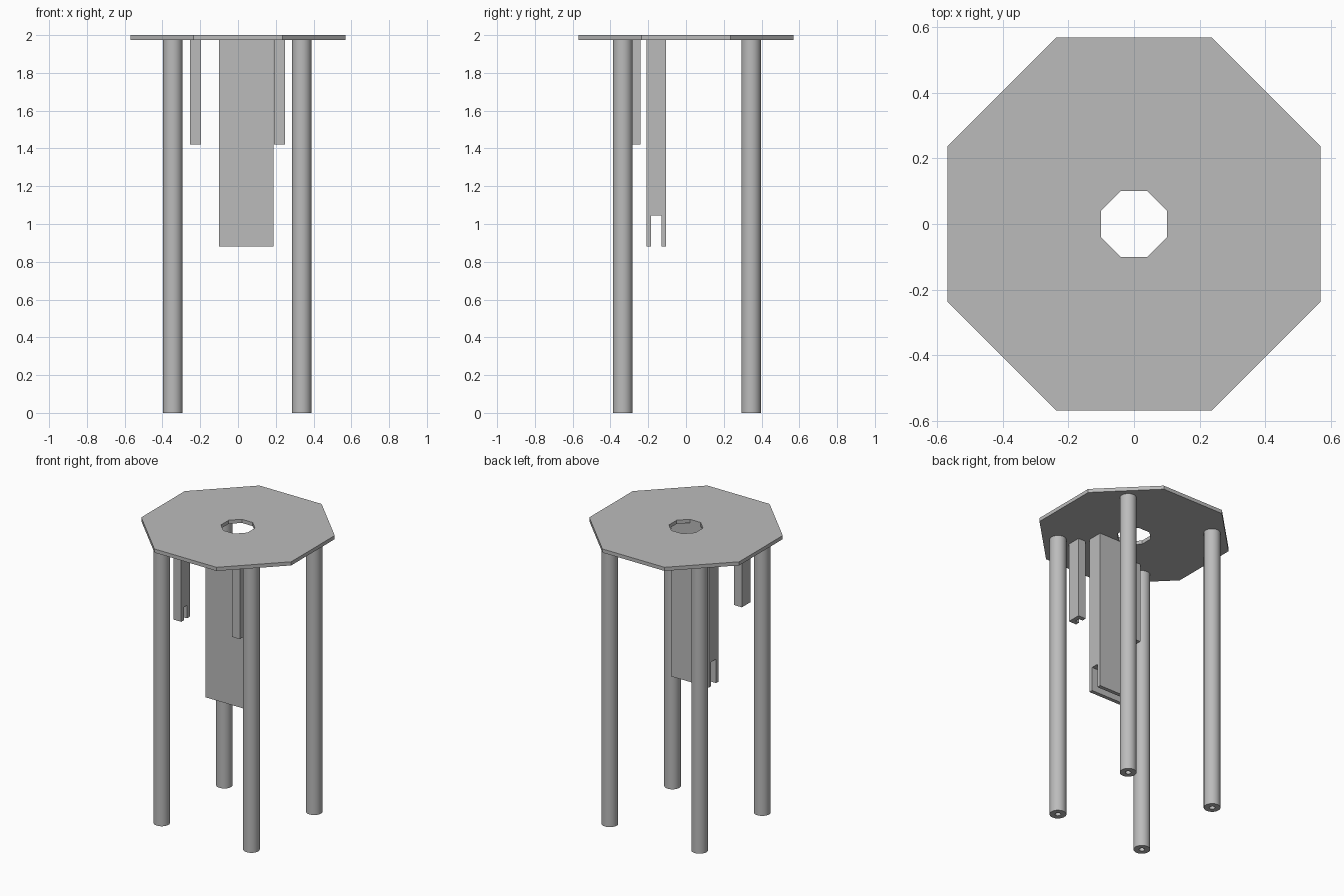
import bpy, bmesh, math
from mathutils import Vector

cube = bpy.data.objects.get("Cube")
if cube:
    bpy.data.objects.remove(cube, do_unlink=True)

grey = bpy.data.materials.new("plain grey")
grey.use_nodes = True
colour = (0.5, 0.5, 0.5, 1)
grey.diffuse_color = colour
grey.node_tree.nodes["Principled BSDF"].inputs["Base Color"].default_value = colour

TOP, UNDER = 2.0, 1.975


def add_object(name, bm):
    bmesh.ops.recalc_face_normals(bm, faces=bm.faces)
    mesh = bpy.data.meshes.new(name)
    bm.to_mesh(mesh)
    bm.free()
    mesh.materials.append(grey)
    obj = bpy.data.objects.new(name, mesh)
    bpy.context.collection.objects.link(obj)
    return obj


def lathe(name, profile, sides, closed=False, turn=0.0, centre=(0, 0)):
    """Turn a (radius, height) profile around a vertical axis."""
    bm = bmesh.new()
    points = profile + profile[:1] if closed else profile
    verts = [bm.verts.new((r * math.cos(turn), r * math.sin(turn), z)) for r, z in points]
    edges = [bm.edges.new(pair) for pair in zip(verts, verts[1:])]
    bmesh.ops.spin(bm, geom=verts + edges, cent=(0, 0, 0), axis=(0, 0, 1),
                   angle=math.tau, steps=sides)
    bmesh.ops.remove_doubles(bm, verts=bm.verts, dist=0.0005)
    bmesh.ops.translate(bm, verts=bm.verts, vec=(*centre, 0))
    return add_object(name, bm)


def box(name, low, high):
    low, high = Vector(low), Vector(high)
    bm = bmesh.new()
    bmesh.ops.create_cube(bm, size=1)
    bmesh.ops.scale(bm, verts=bm.verts, vec=high - low)
    bmesh.ops.translate(bm, verts=bm.verts, vec=(low + high) / 2)
    return add_object(name, bm)


def cut(obj, low, high):
    """Cut a box-shaped slot and discard the cutter."""
    cutter = box("slot_cutter", low, high)
    cutter.hide_render = True
    mod = obj.modifiers.new("slot", 'BOOLEAN')
    mod.operation = 'DIFFERENCE'
    mod.solver = 'EXACT'
    mod.object = cutter
    bpy.context.view_layer.objects.active = obj
    bpy.ops.object.modifier_apply(modifier=mod.name)
    bpy.data.objects.remove(cutter, do_unlink=True)


# Octagonal top with an octagonal hole
flat = 1 / math.cos(math.pi / 8)
lathe("table_top",
      [(0.1 * flat, TOP), (0.57 * flat, TOP), (0.57 * flat, UNDER), (0.1 * flat, UNDER)],
      8, closed=True, turn=math.pi / 8)

# Four round legs, each with a small socket in its foot
leg_profile = [(0, 0.1), (0.018, 0.1), (0.018, 0), (0.052, 0), (0.052, UNDER), (0, UNDER)]
for side, x in (("right", -0.345), ("left", 0.337)):
    for end, y in (("front", -0.335), ("back", 0.345)):
        leg = lathe(f"{end}_{side}_leg", leg_profile, 32, centre=(x, y))
        bpy.ops.object.select_all(action='DESELECT')
        leg.select_set(True)
        bpy.context.view_layer.objects.active = leg
        bpy.ops.object.shade_smooth_by_angle(angle=math.radians(35))

# Large hanging block, slotted right through its lower end
block = box("hanging_block", (-0.1, -0.21, 0.88), (0.187, -0.105, UNDER))
cut(block, (-0.3, -0.184, 0.8), (0.4, -0.131, 1.045))

# Two short hanging posts, notched on their inner faces
for side, x0, x1, n0, n1 in (("right", -0.255, -0.197, -0.226, -0.1),
                             ("left", 0.19, 0.248, 0.1, 0.219)):
    post = box(f"{side}_hanging_post", (x0, -0.335, 1.42), (x1, -0.242, UNDER))
    cut(post, (n0, -0.307, 1.3), (n1, -0.272, 1.51))
